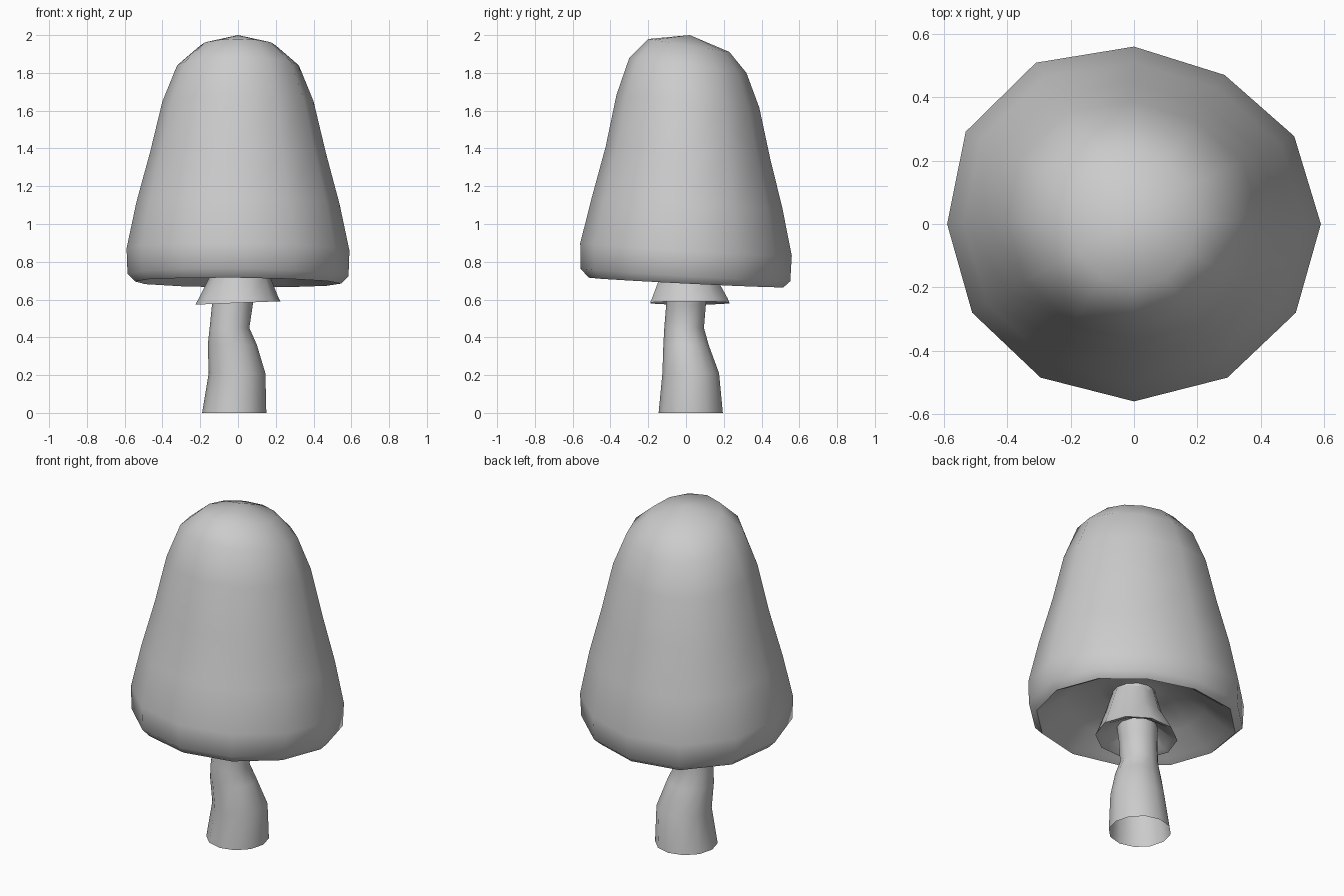
import bpy, bmesh, math


def loft(name, rings, sides, bumps=None, tip=None, angle=70):
    """Skin rings of (cx, cy, z, rx, ry, rise along x, rise along y)."""
    bm = bmesh.new()
    loops = []
    for cx, cy, z, rx, ry, sx, sy in rings:
        loop = []
        for i in range(sides):
            a = 2 * math.pi * i / sides
            k = bumps[i] if bumps else 1
            dx, dy = rx * k * math.cos(a), ry * k * math.sin(a)
            loop.append(bm.verts.new((cx + dx, cy + dy, z + sx * dx + sy * dy)))
        loops.append(loop)
    for lo, hi in zip(loops, loops[1:]):
        for i in range(sides):
            j = (i + 1) % sides
            bm.faces.new((lo[i], lo[j], hi[j], hi[i]))
    if tip:
        t = bm.verts.new(tip)
        for i in range(sides):
            bm.faces.new((loops[-1][i], loops[-1][(i + 1) % sides], t))
    bmesh.ops.recalc_face_normals(bm, faces=bm.faces)
    me = bpy.data.meshes.new(name)
    bm.to_mesh(me)
    bm.free()
    ob = bpy.data.objects.new(name, me)
    bpy.context.collection.objects.link(ob)
    bpy.ops.object.select_all(action='DESELECT')
    ob.select_set(True)
    bpy.context.view_layer.objects.active = ob
    bpy.ops.object.shade_smooth_by_angle(angle=math.radians(angle))
    return ob


# Bell cap: hollow underside, rolled rim, tapering walls, blunt top
cap_bumps = [1, 0.99, 0.97, 1, 1.05, 1.04, 1, 1, 1, 1, 1, 1]
loft("cap", [
    (0.00, 0.00, 0.86, 0.11, 0.11, 0, 0),
    (0.00, 0.00, 0.88, 0.19, 0.19, 0, -0.02),
    (0.00, 0.00, 0.80, 0.38, 0.37, 0, -0.04),
    (0.00, 0.00, 0.71, 0.505, 0.48, -0.01, -0.05),
    (0.00, 0.00, 0.69, 0.545, 0.515, -0.01, -0.05),
    (0.00, -0.003, 0.73, 0.585, 0.555, -0.01, -0.06),
    (0.00, 0.00, 0.865, 0.59, 0.56, -0.01, -0.06),
    (0.00, 0.005, 1.11, 0.538, 0.505, -0.01, -0.05),
    (0.00, 0.01, 1.38, 0.465, 0.435, -0.005, -0.07),
    (0.00, 0.01, 1.65, 0.40, 0.378, 0, -0.09),
    (0.00, 0.01, 1.84, 0.322, 0.31, 0, -0.13),
    (0.00, 0.015, 1.945, 0.20, 0.215, 0, -0.16),
], 12, cap_bumps, tip=(0, 0.02, 2.0))

# Curved stem, open at the ground
loft("stem", [
    (-0.02, 0.025, 0.0, 0.17, 0.17, 0, 0),
    (-0.005, 0.025, 0.21, 0.15, 0.15, 0, 0),
    (-0.03, 0.00, 0.36, 0.13, 0.12, 0, 0),
    (-0.045, -0.01, 0.45, 0.105, 0.105, 0, 0),
    (-0.03, 0.00, 0.57, 0.108, 0.105, 0, 0),
    (-0.01, 0.01, 0.70, 0.115, 0.115, 0, 0),
    (0.00, 0.00, 0.87, 0.12, 0.12, 0, 0),
], 12)

# Flared skirt around the stem, with a thin lip and hollow inside
loft("skirt", [
    (-0.02, 0.01, 0.66, 0.10, 0.10, 0, 0),
    (0.00, 0.02, 0.59, 0.195, 0.195, 0.04, 0),
    (0.00, 0.02, 0.582, 0.225, 0.22, 0.04, 0),
    (0.00, 0.02, 0.605, 0.213, 0.21, 0.04, 0),
    (0.01, 0.01, 0.72, 0.16, 0.155, 0, 0),
    (0.00, 0.00, 0.85, 0.122, 0.122, 0, 0),
], 10)
